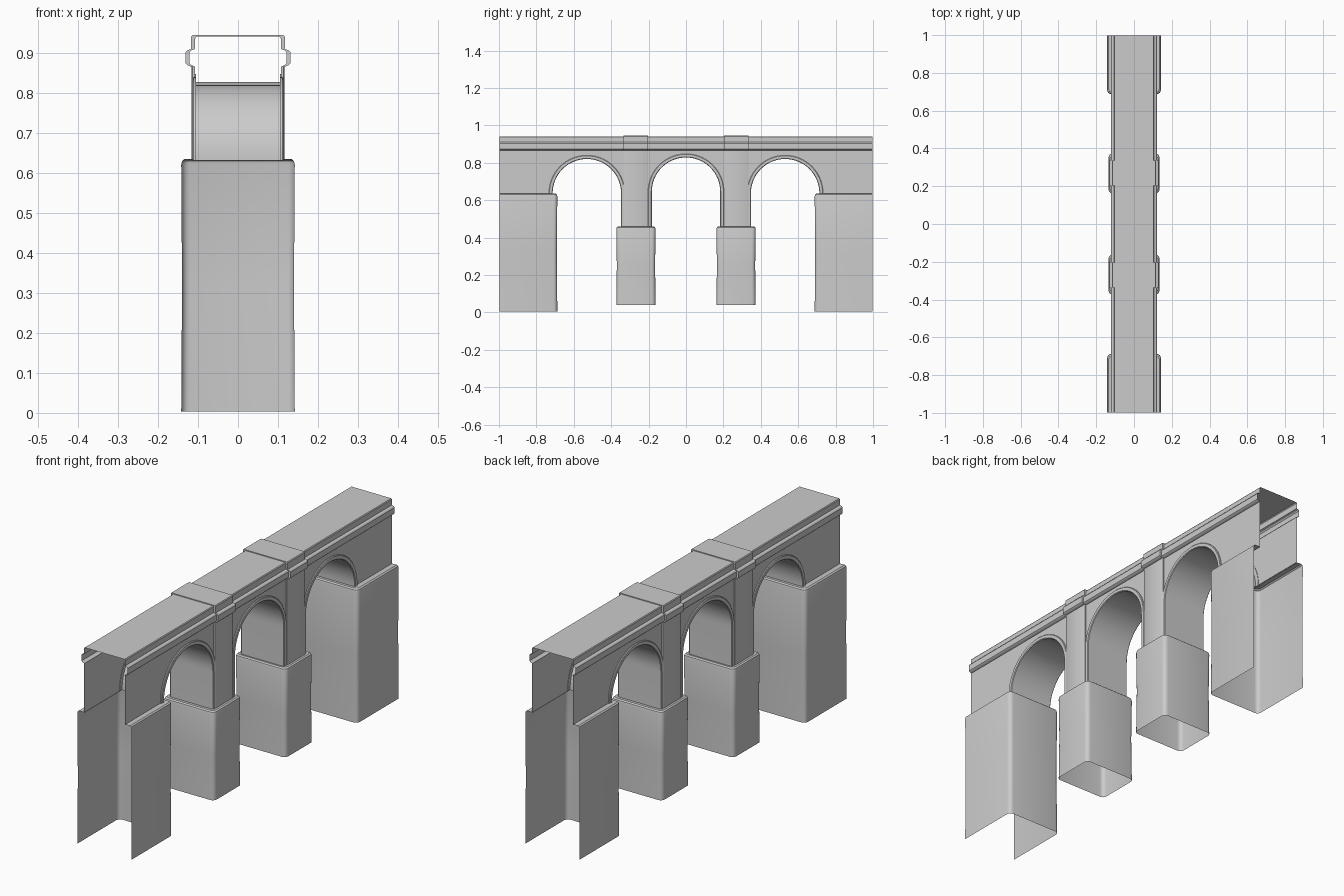
import bpy, bmesh
from math import pi, sin, cos
from mathutils import Vector

if "Cube" in bpy.data.objects:
    bpy.data.objects.remove(bpy.data.objects["Cube"])

WALL, PIL = 0.107, 0.116          # half widths of wall face and pilaster face
TOP = 0.866                       # underside of cornice
R, BAND = 0.183, 0.02             # arch radius and rim width
SIDE, MID = (-0.53, 0.637), (0.0, 0.645)   # arch centres (y, z)
PIER_Z, ABUT_Z, PIER_BASE = 0.46, 0.635, 0.04
P0, P1 = -0.335, -0.204           # pilaster extent along y


def skin(name, rows, ref, sign=1, closed=False, mx=False, my=False):
    """Surface through rows of points, facing away from ref (sign=1)."""
    bm = bmesh.new()
    vs = [[bm.verts.new(p) for p in row] for row in rows]
    n = len(rows[0])
    for a, b in zip(vs, vs[1:]):
        for i in range(n if closed else n - 1):
            j = (i + 1) % n
            bm.faces.new((a[i], a[j], b[j], b[i]))
    bm.normal_update()
    ref = Vector(ref)
    total = sum(f.normal.dot(f.calc_center_median() - ref) * f.calc_area() for f in bm.faces)
    if total * sign < 0:
        bmesh.ops.reverse_faces(bm, faces=bm.faces[:])
    me = bpy.data.meshes.new(name)
    bm.to_mesh(me)
    bm.free()
    ob = bpy.data.objects.new(name, me)
    bpy.context.collection.objects.link(ob)
    if mx or my:
        m = ob.modifiers.new("mirror", 'MIRROR')
        m.use_axis = (mx, my, False)
        m.use_clip = False
        m.use_mirror_merge = False
    return ob


def arc(c, r, n=32):
    return [(c[0] - r * cos(pi * i / n), c[1] + r * sin(pi * i / n)) for i in range(n + 1)]


def at_x(x, pts):
    return [(x, y, z) for y, z in pts]


def panel(name, y0, y1, z0, my):
    skin(name, [[(WALL, y0, z0), (WALL, y1, z0)], [(WALL, y0, TOP), (WALL, y1, TOP)]],
         (0, (y0 + y1) / 2, 0.7), mx=True, my=my)


def arch(name, c, zl, zr, my):
    def path(r):
        return [(c[0] - r, zl)] + arc(c, r) + [(c[0] + r, zr)]
    ref = (0, *c)
    # spandrel wall above the opening
    curve = arc(c, R)
    skin(name + "_spandrel", [at_x(WALL, curve), at_x(WALL, [(y, TOP) for y, z in curve])],
         ref, mx=True, my=my)
    # barrel underside
    skin(name + "_barrel", [at_x(-WALL, path(R)), at_x(WALL, path(R))], ref, -1, my=my)
    # raised rim
    prof = [(R, WALL), (R, 0.111), (R + 0.003, 0.114), (R + BAND - 0.003, 0.114),
            (R + BAND, 0.111), (R + BAND, WALL - 0.002)]
    skin(name + "_rim", [at_x(x, path(r)) for r, x in prof], ref, mx=True, my=my)


def ring(w, y0, y1, r, z, is_open):
    """Rounded rectangle, or a U open towards y0."""
    def corner(cx, cy, a):
        return [(cx + r * cos(a + pi / 2 * i / 4), cy + r * sin(a + pi / 2 * i / 4), z)
                for i in range(5)]
    pts = corner(w - r, y1 - r, 0) + corner(r - w, y1 - r, pi / 2)
    if is_open:
        return [(w, y0, z)] + pts + [(-w, y0, z)]
    return pts + corner(r - w, y0 + r, pi) + corner(w - r, y0 + r, 1.5 * pi)


def pedestal(name, w, y0, y1, z0, z1, inner, is_open):
    d = 0 if is_open else 1
    iw, i0, i1 = inner
    zm = (z0 + z1) / 2
    rows = [ring(w - e, y0 + e * d, y1 - e, 0.02, z, is_open)
            for e, z in ((0, z0), (0.002, zm), (0, z1 - 0.014), (0.002, z1 - 0.005), (0.008, z1))]
    rows.append(ring(iw, i0, i1, 0.002, z1 - 0.002, is_open))
    skin(name, rows, (0, (y0 + y1) / 2, zm), closed=not is_open, my=True)


# Abutments and pier pedestals, hollow below
pedestal("abutment", 0.142, -0.997, -0.688, 0.004, ABUT_Z, (WALL - 0.002, -0.997, SIDE[0] - R), True)
pedestal("pier_pedestal", 0.135, -0.372, -0.163, PIER_BASE, PIER_Z,
         (WALL - 0.002, SIDE[0] + R, MID[0] - R), False)

# Plain wall panels
panel("abutment_wall", -0.997, SIDE[0] - R, ABUT_Z - 0.004, True)
panel("pier_wall", SIDE[0] + R, MID[0] - R, PIER_Z - 0.004, True)

# Three arches
arch("side_arch", SIDE, ABUT_Z - 0.004, PIER_Z - 0.004, True)
arch("middle_arch", MID, PIER_Z - 0.004, PIER_Z - 0.004, False)

# Pilasters on the piers
plan = [(WALL, P0), (PIL - 0.002, P0), (PIL, P0 + 0.004), (PIL, P1 - 0.004), (PIL - 0.002, P1), (WALL, P1)]
skin("pilaster", [[(x, y, z) for x, y in plan] for z in (PIER_Z - 0.004, TOP)],
     (0, (P0 + P1) / 2, 0.66), mx=True, my=True)


# Cornice, parapet and deck top, stepping out over the pilasters
def section(y, step):
    o, h = (0.010, 0.004) if step else (0, 0)
    half = [(WALL - 0.002, TOP), (WALL + o, TOP), (0.117 + o, 0.870), (0.121 + o, 0.874),
            (0.121 + o, 0.902), (0.117 + o, 0.907), (0.107 + o, 0.910), (0.107 + o, 0.937 + h),
            (0.104 + o, 0.941 + h)]
    return [(-x, y, z) for x, z in half] + [(x, y, z) for x, z in reversed(half)]


stations = [(-0.997, 0), (P0, 0), (P0, 1), (P1, 1), (P1, 0),
            (-P1, 0), (-P1, 1), (-P0, 1), (-P0, 0), (0.997, 0)]
skin("cornice_and_deck", [section(y, s) for y, s in stations], (0, 0, 0.8))

# Smooth shading with sharp edges kept
for ob in bpy.context.collection.objects:
    ob.select_set(True)
    bpy.context.view_layer.objects.active = ob
bpy.ops.object.shade_smooth_by_angle()
